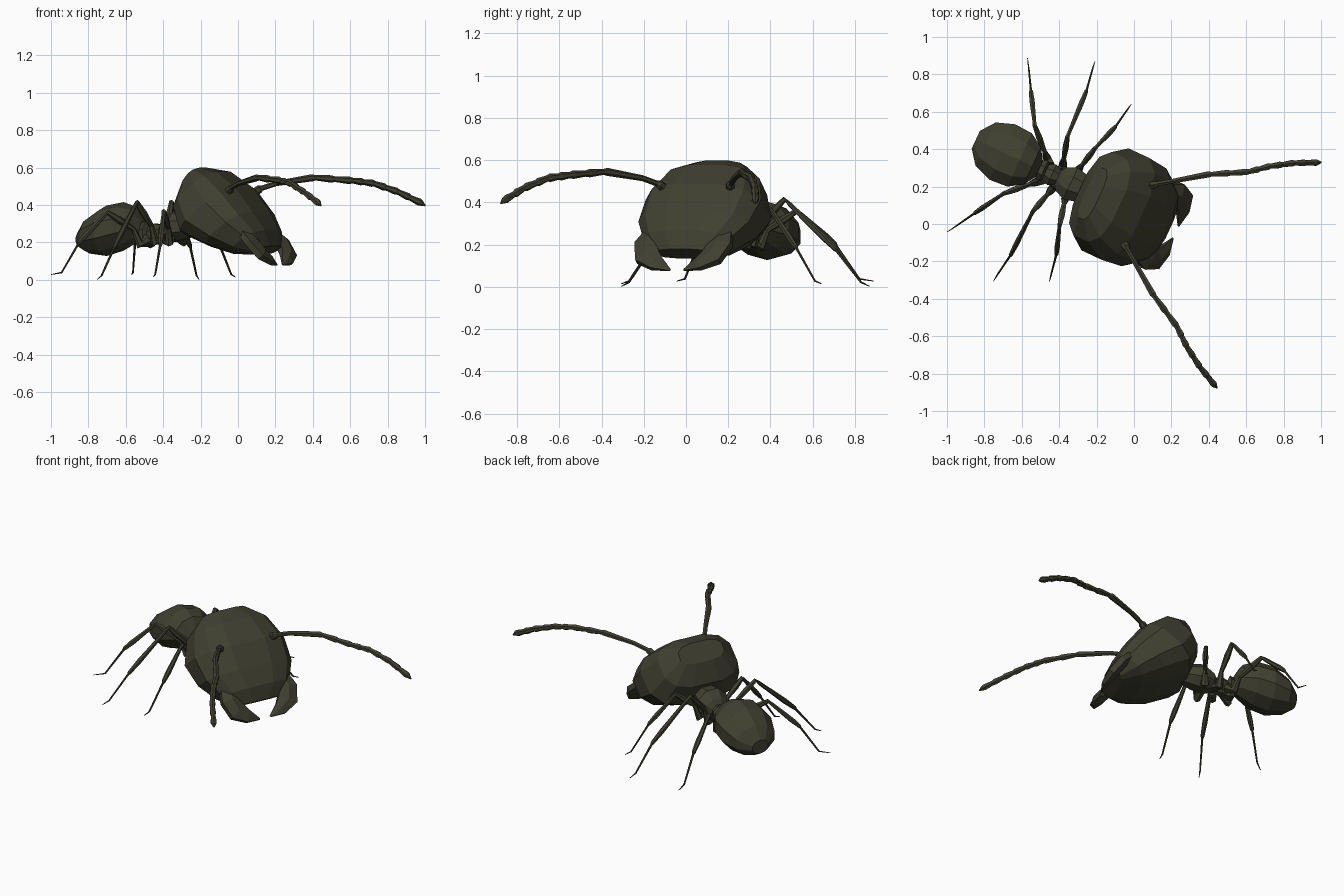
import bpy, bmesh, math
from mathutils import Vector, Matrix

# The ant is built facing +x in its own frame, then turned and moved into place
PLACE = Matrix.Translation((-0.076, 0.095, 0)) @ Matrix.Rotation(math.radians(-24.8), 4, 'Z')
shell = bpy.data.materials.new("dark olive shell")
shell.diffuse_color = (0.05, 0.05, 0.03, 1)


def loft(name, rings):
    """Skin a list of equal-length rings and cap both ends."""
    bm = bmesh.new()
    loops = [[bm.verts.new(p) for p in r] for r in rings]
    n = len(loops[0])
    for a, b in zip(loops, loops[1:]):
        for i in range(n):
            j = (i + 1) % n
            bm.faces.new((a[i], a[j], b[j], b[i]))
    bm.faces.new(loops[0])
    bm.faces.new(loops[-1])
    bmesh.ops.recalc_face_normals(bm, faces=bm.faces)
    mesh = bpy.data.meshes.new(name)
    bm.to_mesh(mesh)
    bm.free()
    mesh.materials.append(shell)
    ob = bpy.data.objects.new(name, mesh)
    ob.matrix_world = PLACE
    bpy.context.collection.objects.link(ob)


def ring(c, a, b, n, power=1.0):
    """Superellipse ring round c with half axes a and b."""
    pts = []
    for i in range(n):
        t = 2 * math.pi * (i + 0.5) / n
        x, y = math.cos(t), math.sin(t)
        pts.append(c + a * math.copysign(abs(x) ** power, x) + b * math.copysign(abs(y) ** power, y))
    return pts


def body(name, stations, n=8):
    """Body part from (forward, height, half width, half height) stations."""
    loft(name, [ring(Vector((u, 0, w)), Vector((0, rx, 0)), Vector((0, 0, rz)), n)
                for u, w, rx, rz in stations])


def limb(name, path, n=6, thin=1.0, up=(0, 0, 1)):
    """Mirrored pair of tapering tubes through (x, y, z, radius) points, thinned along up."""
    for side, s in (("left", 1), ("right", -1)):
        pts = [Vector((x, s * y, z)) for x, y, z, r in path]
        rings = []
        for i, p in enumerate(pts):
            d = (pts[min(i + 1, len(pts) - 1)] - pts[max(i - 1, 0)]).normalized()
            a = d.cross(Vector(up)).normalized()
            r = path[i][3]
            rings.append(ring(p, a * r, a.cross(d) * r * thin, n))
        loft(f"{side}_{name}", rings)


# Head: tilted sections given by face point, rear point and half width
head = [(-0.12, 0.60, -0.20, 0.50, 0.15), (0.00, 0.58, -0.235, 0.37, 0.25),
        (0.13, 0.49, -0.185, 0.24, 0.308), (0.22, 0.37, -0.03, 0.175, 0.295),
        (0.28, 0.27, 0.10, 0.135, 0.23), (0.295, 0.18, 0.22, 0.135, 0.14)]
loft("head", [ring(Vector(((fu + ru) / 2, 0, (fw + rw) / 2)), Vector((0, hw, 0)),
                   Vector(((fu - ru) / 2, 0, (fw - rw) / 2)), 12, 0.72)
              for fu, fw, ru, rw, hw in head])

# Thorax, petiole and gaster
body("thorax", [(-0.15, 0.29, 0.05, 0.05), (-0.23, 0.285, 0.085, 0.075), (-0.29, 0.28, 0.10, 0.085),
                (-0.345, 0.265, 0.075, 0.06), (-0.365, 0.25, 0.045, 0.045),
                (-0.40, 0.245, 0.065, 0.06), (-0.44, 0.235, 0.045, 0.05)])
body("petiole", [(-0.42, 0.215, 0.03, 0.03), (-0.45, 0.245, 0.065, 0.075),
                 (-0.475, 0.24, 0.055, 0.07), (-0.50, 0.26, 0.04, 0.04)])
body("gaster", [(-0.475, 0.27, 0.05, 0.05), (-0.515, 0.295, 0.115, 0.095), (-0.59, 0.285, 0.165, 0.130),
                (-0.69, 0.262, 0.172, 0.135), (-0.79, 0.235, 0.135, 0.095), (-0.848, 0.215, 0.055, 0.043)], 10)

# Mandibles: broad plates lying in the plane of the face, curving in to a point
limb("mandible", [(0.19, 0.17, 0.26, 0.06), (0.255, 0.19, 0.20, 0.07), (0.295, 0.17, 0.145, 0.068),
                  (0.32, 0.11, 0.11, 0.045), (0.33, 0.035, 0.08, 0.006)], 6, 0.5, (0.73, 0, 0.68))

# Antennae: long first joint, then beaded segments
antenna = [(0.08, 0.16, 0.45, 0.022), (0.125, 0.185, 0.485, 0.022), (0.135, 0.195, 0.49, 0.014),
           (0.20, 0.24, 0.515, 0.014), (0.357, 0.352, 0.545, 0.019), (0.375, 0.362, 0.545, 0.014)]
funicle = [Vector(p) for p in [(0.375, 0.362, 0.545), (0.546, 0.455, 0.53), (0.638, 0.53, 0.515),
                               (0.748, 0.60, 0.47), (0.86, 0.655, 0.41)]]
for a, b in zip(funicle, funicle[1:]):
    for k in range(2):
        for t, r in ((0.1, 0.015), (0.85, 0.020), (1.0, 0.016)):
            antenna.append((*a.lerp(b, (k + t) / 2), r))
antenna.append((0.88, 0.665, 0.395, 0.003))
limb("antenna", antenna)

# Legs: hip, knee, ankle, heel and toe
legs = {"front_leg": [(-0.29, 0.05, 0.23), (-0.25, 0.225, 0.365), (-0.20, 0.375, 0.19),
                      (-0.18, 0.485, 0.028), (-0.173, 0.522, 0.015)],
        "middle_leg": [(-0.36, 0.04, 0.22), (-0.41, 0.22, 0.415), (-0.42, 0.48, 0.18),
                       (-0.44, 0.605, 0.022), (-0.445, 0.647, 0.003)],
        "hind_leg": [(-0.43, 0.04, 0.22), (-0.593, 0.20, 0.36), (-0.687, 0.356, 0.20),
                     (-0.745, 0.455, 0.038), (-0.78, 0.512, 0.028)]}
for name, joints in legs.items():
    hip, knee, ankle, heel, toe = (Vector(j) for j in joints)
    coxa = hip.lerp(knee, 0.2) - Vector((0, 0, 0.06))
    limb(name, [(*hip, 0.03), (*coxa, 0.024), (*hip.lerp(knee, 0.35), 0.013),
                (*hip.lerp(knee, 0.7), 0.019), (*knee, 0.013),
                (*knee.lerp(ankle, 0.1), 0.011), (*knee.lerp(ankle, 0.75), 0.016),
                (*ankle, 0.012), (*ankle.lerp(heel, 0.06), 0.007), (*heel, 0.005), (*toe, 0.002)])
